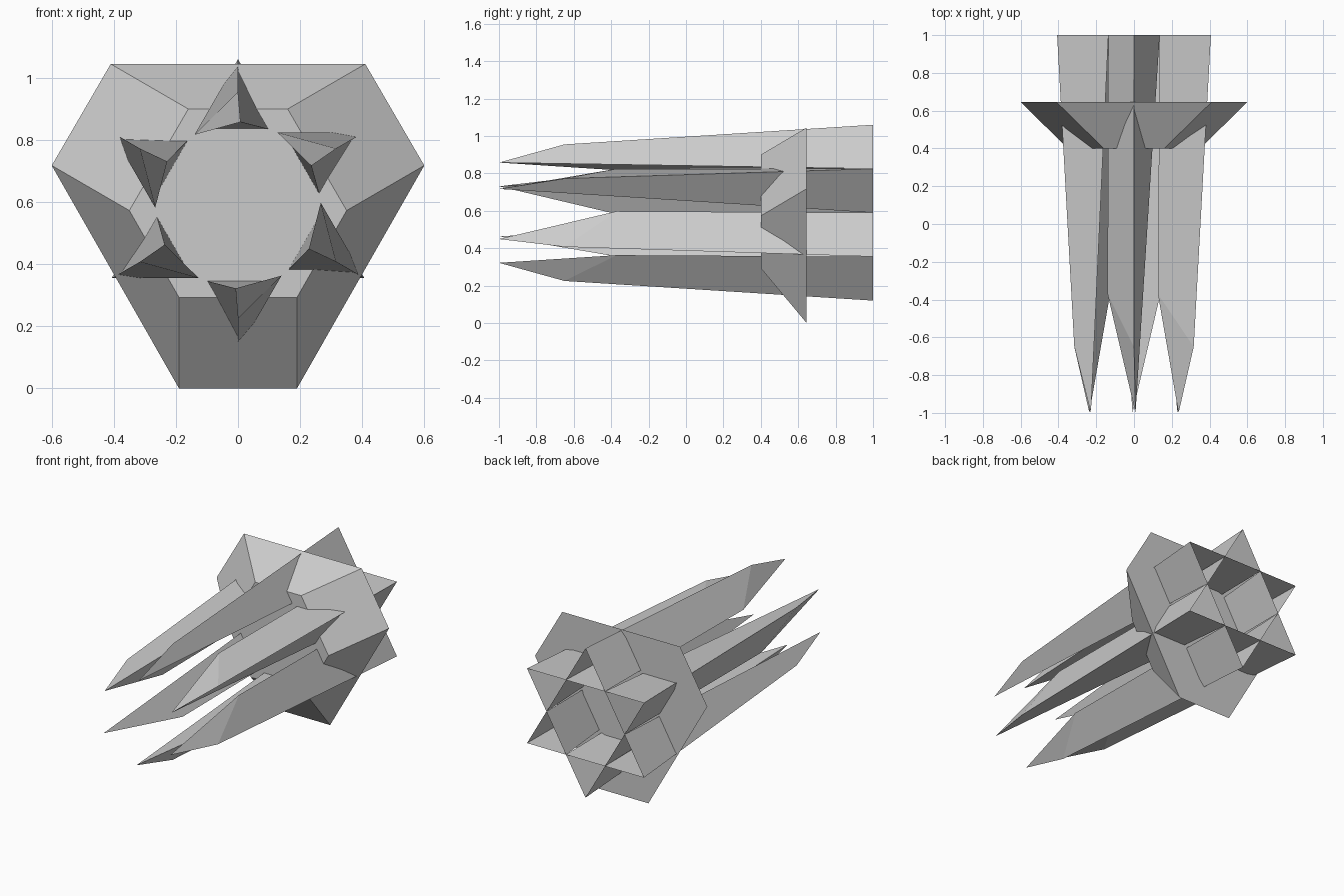
import bpy, math
from mathutils import Matrix

if "Cube" in bpy.data.objects:
    bpy.data.objects.remove(bpy.data.objects["Cube"])

CZ = 0.59  # height of the central axis


def make(name, verts, faces):
    me = bpy.data.meshes.new(name)
    me.from_pydata(verts, [], faces)
    ob = bpy.data.objects.new(name, me)
    bpy.context.collection.objects.link(ob)
    return ob


# Collar: truncated-triangle frustum, narrow at the front, wide behind
def half_ring(points, y):
    right = [(x, y, z) for x, z in points]
    left = [(-x, y, z) for x, z in reversed(points)]
    return right + left


front = half_ring([(0.16, 0.90), (0.35, 0.573), (0.19, 0.293)], 0.40)
back = half_ring([(0.41, 1.045), (0.60, 0.718), (0.19, 0.0)], 0.645)
sides = [(i, i + 6, (i + 1) % 6 + 6, (i + 1) % 6) for i in range(6)]
make("collar", front + back,
     sides + [tuple(range(6)), tuple(range(11, 5, -1))])

# Prong: three-sided spike, open at the back, measured from the axis
prong = [
    (0.0, 1.0, 0.47),       # ridge, back
    (0.0, -0.65, 0.365),    # ridge, shoulder
    (0.008, -1.0, 0.268),   # tip
    (-0.136, 1.0, 0.235),   # full edge, back
    (-0.14, -0.37, 0.227),  # full edge, shoulder
    (0.136, 1.0, 0.235),    # tapering edge, back
]
prong_faces = [(0, 3, 4, 1), (1, 4, 2), (0, 1, 2, 5), (3, 5, 2, 4)]

# Six prongs around the axis
for k in range(6):
    ob = make(f"prong_{k + 1}", prong, prong_faces)
    ob.data.transform(Matrix.Translation((0, 0, CZ))
                      @ Matrix.Rotation(math.radians(60 * k), 4, 'Y'))
